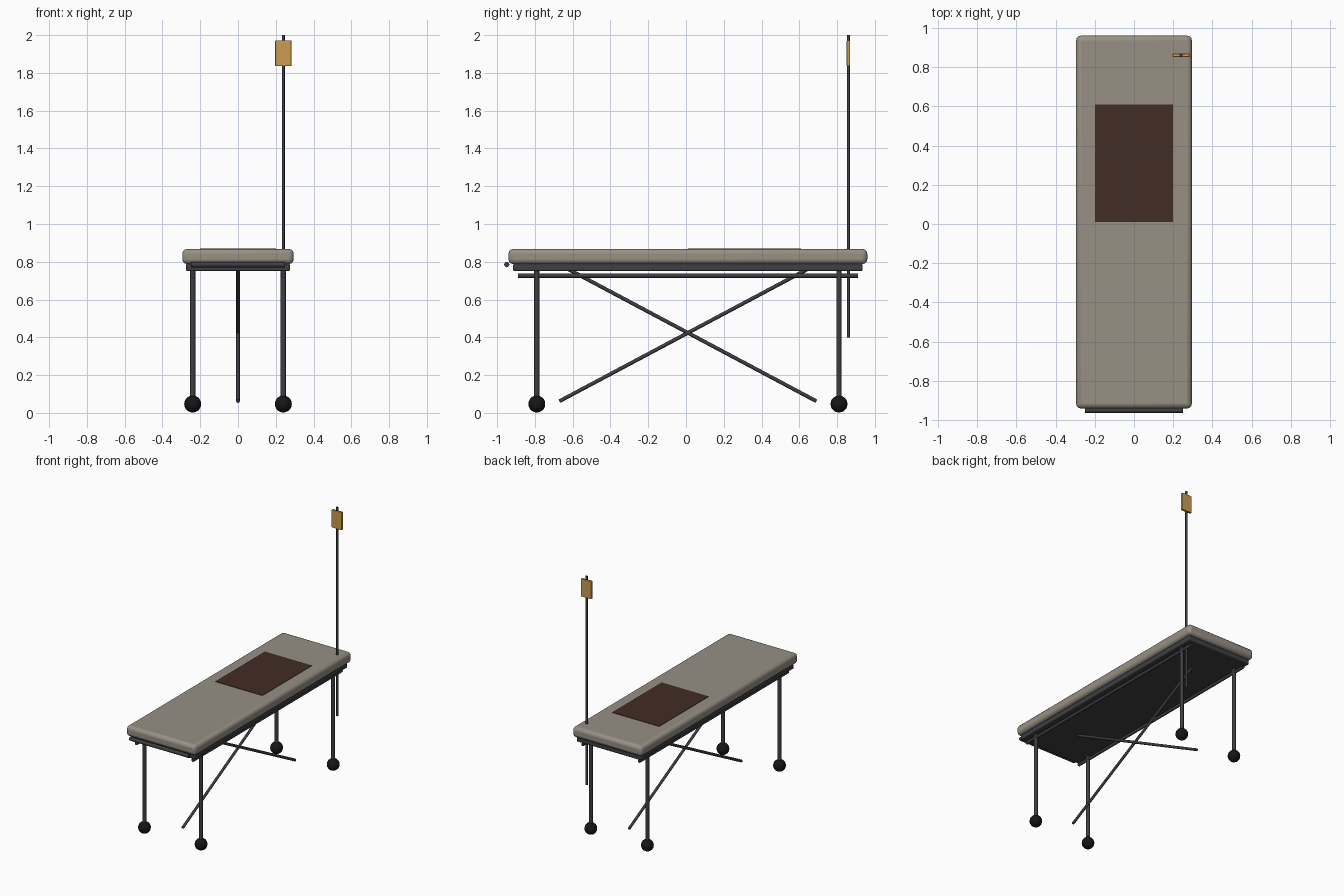
import bpy, math
from mathutils import Vector

if "Cube" in bpy.data.objects:
    bpy.data.objects.remove(bpy.data.objects["Cube"])

Y0 = 0.01  # bed centre, offset by the push bar at the front


def mat(name, r, g, b):
    m = bpy.data.materials.new(name)
    m.diffuse_color = (r, g, b, 1)
    m.use_nodes = True
    m.node_tree.nodes["Principled BSDF"].inputs["Base Color"].default_value = m.diffuse_color
    return m


PAD = mat("grey beige pad", 0.31, 0.28, 0.235)
STAIN = mat("dark brown", 0.055, 0.026, 0.018)
METAL = mat("dark metal", 0.05, 0.05, 0.056)
RUBBER = mat("black rubber", 0.008, 0.008, 0.009)
AMBER = mat("amber bag", 0.6, 0.33, 0.08)


def finish(name, m, smooth=True):
    o = bpy.context.object
    o.name = name
    o.data.materials.append(m)
    if smooth:
        bpy.ops.object.shade_smooth_by_angle(angle=math.radians(35))
    return o


def box(name, m, centre, size, bevel=0, segments=3):
    bpy.ops.mesh.primitive_cube_add(size=1, location=centre)
    o = bpy.context.object
    o.scale = size
    bpy.ops.object.transform_apply(location=False, rotation=False, scale=True)
    if bevel:
        b = o.modifiers.new("Bevel", 'BEVEL')
        b.width = bevel
        b.segments = segments
    return finish(name, m, bool(bevel))


def rod(name, m, a, b, r, sides=12):
    a, b = Vector(a), Vector(b)
    d = b - a
    bpy.ops.mesh.primitive_cylinder_add(
        vertices=sides, radius=r, depth=d.length, location=(a + b) / 2,
        rotation=d.to_track_quat('Z', 'Y').to_euler())
    return finish(name, m)


# padded top and thin patch
box("mattress", PAD, (0, Y0, 0.828), (0.59, 1.9, 0.08), 0.025)
box("mattress_patch", STAIN, (0, Y0 + 0.3, 0.867), (0.4, 0.6, 0.008))

# frame under the pad and push bar at the foot end
box("frame", METAL, (0, Y0, 0.77), (0.55, 1.85, 0.04), 0.008, 2)
rod("push_bar", METAL, (-0.25, -0.949, 0.785), (0.25, -0.949, 0.785), 0.014)

# side rails, legs and wheels
for side, x in (("left", -0.24), ("right", 0.24)):
    rod(side + "_rail", METAL, (x, Y0 - 0.9, 0.727), (x, Y0 + 0.9, 0.727), 0.012)
    for end, y in (("front", Y0 - 0.8), ("back", Y0 + 0.8)):
        rod(f"{end}_{side}_leg", METAL, (x, y, 0.05), (x, y, 0.76), 0.014)
        bpy.ops.mesh.primitive_uv_sphere_add(
            segments=16, ring_count=10, radius=0.045, location=(x, y, 0.047))
        finish(f"{end}_{side}_wheel", RUBBER)

# crossed braces on the centre line
for name, s in (("brace_a", 1), ("brace_b", -1)):
    rod(name, METAL, (0, Y0 - 0.68 * s, 0.062), (0, Y0 + 0.66 * s, 0.775), 0.01)

# drip pole with bag
rod("drip_pole", METAL, (0.24, 0.86, 0.4), (0.24, 0.86, 2.0), 0.008)
box("drip_bag", AMBER, (0.24, 0.86, 1.904), (0.086, 0.018, 0.136), 0.003, 2)
